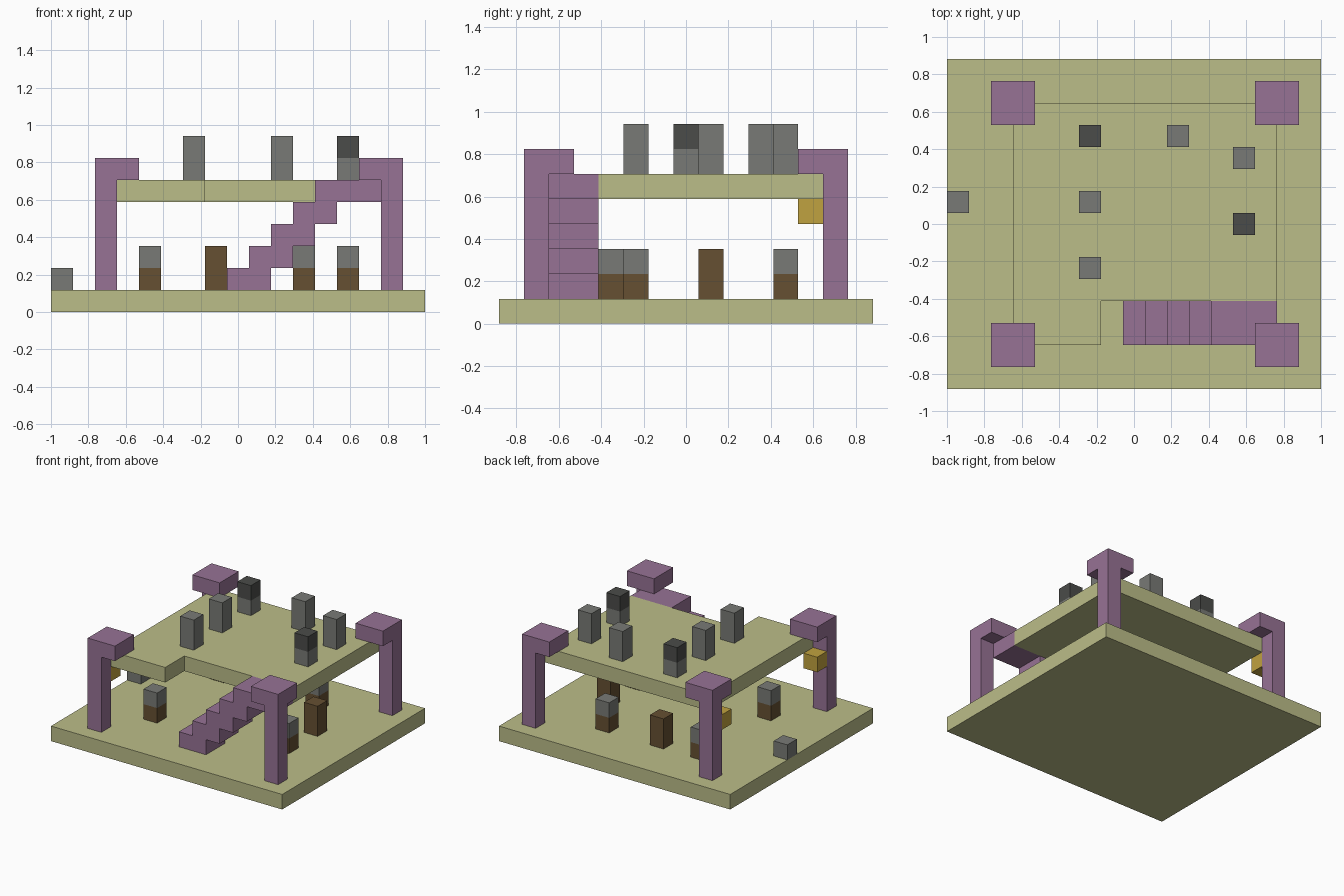
import bpy
import bmesh
from mathutils import Vector

cube = bpy.data.objects.get("Cube")
if cube:
    bpy.data.objects.remove(cube, do_unlink=True)

# The whole model sits on a grid of cells: 17 wide, 15 deep, 8 high
U = 2 / 17


def place(x, y, z):
    return Vector(((x - 8.5) * U, (y - 7.5) * U, z * U))


def material(name, rgb):
    m = bpy.data.materials.new(name)
    m.use_nodes = True
    m.diffuse_color = (*rgb, 1)
    m.node_tree.nodes["Principled BSDF"].inputs["Base Color"].default_value = (*rgb, 1)
    return m


SAND = material("sand", (0.50, 0.51, 0.25))
PURPLE = material("dusty purple", (0.31, 0.17, 0.30))
GREY = material("grey", (0.19, 0.195, 0.18))
DARK = material("dark grey", (0.07, 0.072, 0.067))
BROWN = material("brown", (0.133, 0.08, 0.032))
GOLD = material("gold", (0.53, 0.36, 0.05))


def prism(name, outline, sweep, mat):
    """Extrude a closed outline of grid points along a sweep in cells."""
    bm = bmesh.new()
    face = bm.faces.new([bm.verts.new(place(*p)) for p in outline])
    ext = bmesh.ops.extrude_face_region(bm, geom=[face])
    verts = [g for g in ext["geom"] if isinstance(g, bmesh.types.BMVert)]
    bmesh.ops.translate(bm, verts=verts, vec=Vector(sweep) * U)
    bmesh.ops.recalc_face_normals(bm, faces=bm.faces)
    mesh = bpy.data.meshes.new(name)
    bm.to_mesh(mesh)
    bm.free()
    mesh.materials.append(mat)
    obj = bpy.data.objects.new(name, mesh)
    bpy.context.collection.objects.link(obj)
    return obj


def box(name, x, y, z, w, d, h, mat):
    base = [(x, y, z), (x + w, y, z), (x + w, y + d, z), (x, y + d, z)]
    return prism(name, base, (0, 0, h), mat)


# Ground slab and upper floor with a notch for the stairs
box("ground_slab", 0, 0, 0, 17, 15, 1, SAND)
floor = [(3, 2), (7, 2), (7, 4), (15, 4), (15, 13), (3, 13)]
prism("upper_floor", [(x, y, 5) for x, y in floor], (0, 0, 1), SAND)

# Four corner posts with overhanging caps
for side, post_x, cap_x in (("right", 2, 2), ("left", 15, 14)):
    for end, post_y, cap_y in (("front", 1, 1), ("back", 13, 12)):
        box(f"{end}_{side}_post", post_x, post_y, 1, 1, 1, 5, PURPLE)
        box(f"{end}_{side}_cap", cap_x, cap_y, 6, 2, 2, 1, PURPLE)

# Staircase: overlapping steps rising to a landing, one stepped profile
under, over = [], []
for k in range(5):
    right = 15 if k == 4 else 10 + k
    under += [(right, 2, 1 + k), (right, 2, 2 + k)]
    over += [(8 + k, 2, 1 + k), (8 + k, 2, 2 + k)]
prism("staircase", under + over[::-1], (0, 2, 0), PURPLE)

# Gold lamps on the inner side of two posts
for end, y in (("front", 2), ("back", 12)):
    box(f"{end}_lamp", 2, y, 4, 1, 1, 1, GOLD)


def figure(name, x, y, z, lower, upper):
    """Two stacked cells, joined into one block when they share a colour."""
    if lower is upper:
        box(name, x, y, z, 1, 1, 2, lower)
    else:
        box(name + "_base", x, y, z, 1, 1, 1, lower)
        box(name + "_top", x, y, z + 1, 1, 1, 1, upper)


# Blocks standing on the upper floor
for i, (x, y, top) in enumerate([(6, 5, GREY), (6, 8, GREY), (10, 11, GREY),
                                 (13, 10, GREY), (6, 11, DARK), (13, 7, DARK)]):
    figure(f"upper_block_{i + 1}", x, y, 6, GREY, top)

# Blocks standing on the ground
for i, (x, y, top) in enumerate([(4, 4, GREY), (4, 11, GREY), (11, 11, GREY),
                                 (13, 5, GREY), (7, 11, BROWN), (13, 8, BROWN)]):
    figure(f"ground_block_{i + 1}", x, y, 1, BROWN, top)
box("edge_block", 0, 8, 1, 1, 1, 1, GREY)
